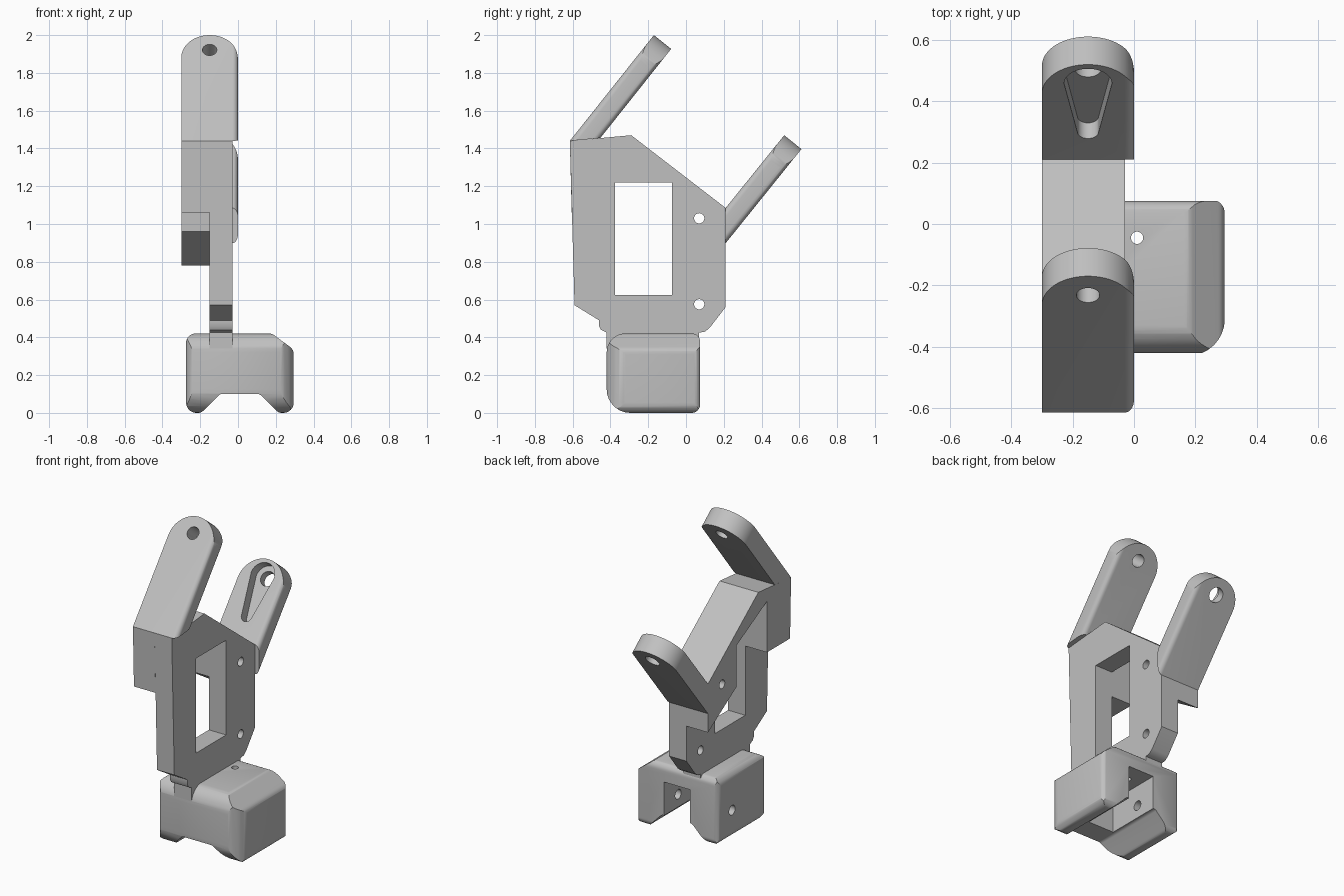
import bpy, bmesh
from math import sin, cos, pi, tan
from mathutils import Matrix, Vector

if "Cube" in bpy.data.objects:
    bpy.data.objects.remove(bpy.data.objects["Cube"])

grey = bpy.data.materials.new("plain_grey")
grey.use_nodes = True
colour = (0.53, 0.53, 0.53, 1)
grey.diffuse_color = colour
grey.node_tree.nodes["Principled BSDF"].inputs["Base Color"].default_value = colour


def frame(a, b, c, origin=(0, 0, 0)):
    """Matrix sending profile axes a, b and extrusion axis c into the world."""
    m = Matrix((a, b, c)).transposed().to_4x4()
    m.translation = Vector(origin)
    return m


X, Y, Z = Vector((1, 0, 0)), Vector((0, 1, 0)), Vector((0, 0, 1))
ALONG_X, ALONG_Y, ALONG_Z = frame(Y, Z, X), frame(X, Z, Y), frame(X, Y, Z)


def arc(cx, cy, r, start=0, end=2 * pi, n=32):
    steps = n if end - start > 6 else n - 1
    return [(cx + r * cos(start + (end - start) * i / steps),
             cy + r * sin(start + (end - start) * i / steps)) for i in range(n)]


def rounded(corners, n=8):
    """Fillet a polygon given as (a, b, radius) corners."""
    out = []
    for i, (a, b, r) in enumerate(corners):
        p = Vector((a, b))
        u = (Vector(corners[i - 1][:2]) - p).normalized()
        v = (Vector(corners[(i + 1) % len(corners)][:2]) - p).normalized()
        half = u.angle(v) / 2
        if r == 0:
            out.append((a, b))
            continue
        centre = p + (u + v).normalized() * r / sin(half)
        s, e = p + u * r / tan(half) - centre, p + v * r / tan(half) - centre
        sweep = pi - 2 * half
        for k in range(n + 1):
            f = k / n
            q = centre + (s * sin((1 - f) * sweep) + e * sin(f * sweep)) / sin(sweep)
            out.append((q.x, q.y))
    return out


def prism(name, points, lo, hi, m):
    bm = bmesh.new()
    face = bm.faces.new([bm.verts.new((a, b, lo)) for a, b in points])
    top = bmesh.ops.extrude_face_region(bm, geom=[face])
    verts = [g for g in top["geom"] if isinstance(g, bmesh.types.BMVert)]
    bmesh.ops.translate(bm, verts=verts, vec=(0, 0, hi - lo))
    bm.transform(m)
    bmesh.ops.recalc_face_normals(bm, faces=bm.faces)
    mesh = bpy.data.meshes.new(name)
    bm.to_mesh(mesh)
    bm.free()
    mesh.materials.append(grey)
    obj = bpy.data.objects.new(name, mesh)
    bpy.context.collection.objects.link(obj)
    return obj


def combine(obj, tool, operation="DIFFERENCE"):
    mod = obj.modifiers.new("cut", "BOOLEAN")
    mod.operation, mod.object, mod.solver = operation, tool, "EXACT"
    bpy.context.view_layer.objects.active = obj
    bpy.ops.object.modifier_apply(modifier=mod.name)
    bpy.data.objects.remove(tool)


# Main plate with its rectangular window
plate = prism("main_plate", [
    (-.615, 1.44), (-.29, 1.47), (.21, 1.085), (.21, .56), (.125, .45), (.1, .43),
    (.07, .425), (.07, .34), (-.42, .34), (-.42, .425), (-.45, .44), (-.46, .46),
    (-.46, .49), (-.59, .57)], -.15, -.03, ALONG_X)
combine(plate, prism("window_cutter", [(-.375, .625), (-.075, .625), (-.075, 1.22),
                                       (-.375, 1.22)], -.5, .2, ALONG_X))

# Thick rim around the upper half of the plate
rim = prism("upper_rim", [
    (-.615, 1.44), (-.29, 1.47), (.21, 1.085), (.21, .78), (-.075, .96),
    (-.075, 1.22), (-.375, 1.38), (-.375, 1.06), (-.605, 1.06)], -.3, -.15, ALONG_X)

# Screw holes through plate and rim
for y, z, parts in ((-.5, 1.18, (plate, rim)), (.07, 1.03, (plate, rim)), (.07, .575, (plate,))):
    for part in parts:
        combine(part, prism("hole_cutter", arc(y, z, .027), -.5, .2, ALONG_X))


# Slanted arms with round ends
def arm(name, start, end, clip):
    o, e = Vector((0, *start)), Vector((0, *end))
    length = (e - o).length
    t = (e - o).normalized()
    n = Vector((0, -t.z, t.y))
    face = frame(X, t, n, o)
    obj = prism(name, rounded([(-.3, 0, 0), (0, 0, .03), (0, -.117, .03), (-.3, -.117, 0)]),
                -.4, length, frame(X, n, t, o))
    outline = arc(-.15, length - .15, .15, 0, pi) + [(-.3, -1), (0, -1)]
    combine(obj, prism("end_cutter", outline, -.5, .5, face), "INTERSECT")
    combine(obj, prism("base_cutter", clip, -.5, .5, ALONG_X), "INTERSECT")
    return obj, length, face


front_arm, length, face = arm("front_arm", (-.615, 1.44), (-.17, 2.0),
                              [(-.8, 1.423), (0, 1.497), (0, 2.2), (-.8, 2.2)])
combine(front_arm, prism("hole_cutter", arc(-.15, length - .1, .038), -.3, .3, face))

back_arm, length, face = arm("back_arm", (.21, 1.085), (.52, 1.47),
                             [(.21, .5), (1, .5), (1, 2), (.21, 2)])
pocket = arc(-.15, length - .1, .078, 0, pi) + arc(-.15, .145, .035, pi, 2 * pi)
combine(back_arm, prism("pocket_cutter", pocket, -.065, .3, face))
combine(back_arm, prism("hole_cutter", arc(-.15, length - .1, .045), -.3, .3, face))

# Rounded foot block, hollow between its two side walls
foot = prism("foot_block", rounded([
    (-.275, .42, .05), (.18, .42, .05), (.295, .335, .05), (.295, 0, .055),
    (.215, 0, .04), (.115, .1, .03), (-.095, .1, .03), (-.195, 0, .04),
    (-.275, 0, .055)]), -.5, .2, ALONG_Y)
combine(foot, prism("side_cutter", rounded([
    (-.42, 0, .125), (.075, 0, .045), (.075, .421, .045), (-.42, .421, .1)]),
    -.5, .5, ALONG_X), "INTERSECT")
combine(foot, prism("plan_cutter", rounded([
    (-.276, -.43, .07), (.296, -.43, .12), (.296, .08, .045), (-.276, .08, .045)]),
    -.2, .7, ALONG_Z), "INTERSECT")
combine(foot, prism("gap_cutter", [(-.08, -.28), (.1, -.28), (.1, .3), (-.08, .3)],
                    -.2, .31, ALONG_Z))
combine(foot, prism("axle_cutter", arc(-.065, .18, .03), -.5, .2, ALONG_X))
combine(foot, prism("top_hole_cutter", arc(.01, -.045, .02), .2, .6, ALONG_Z))

# Smooth the curved surfaces, keep the edges sharp
bpy.ops.object.select_all(action="DESELECT")
for part in (plate, rim, front_arm, back_arm, foot):
    part.select_set(True)
bpy.context.view_layer.objects.active = foot
bpy.ops.object.shade_smooth_by_angle(angle=pi / 6)
